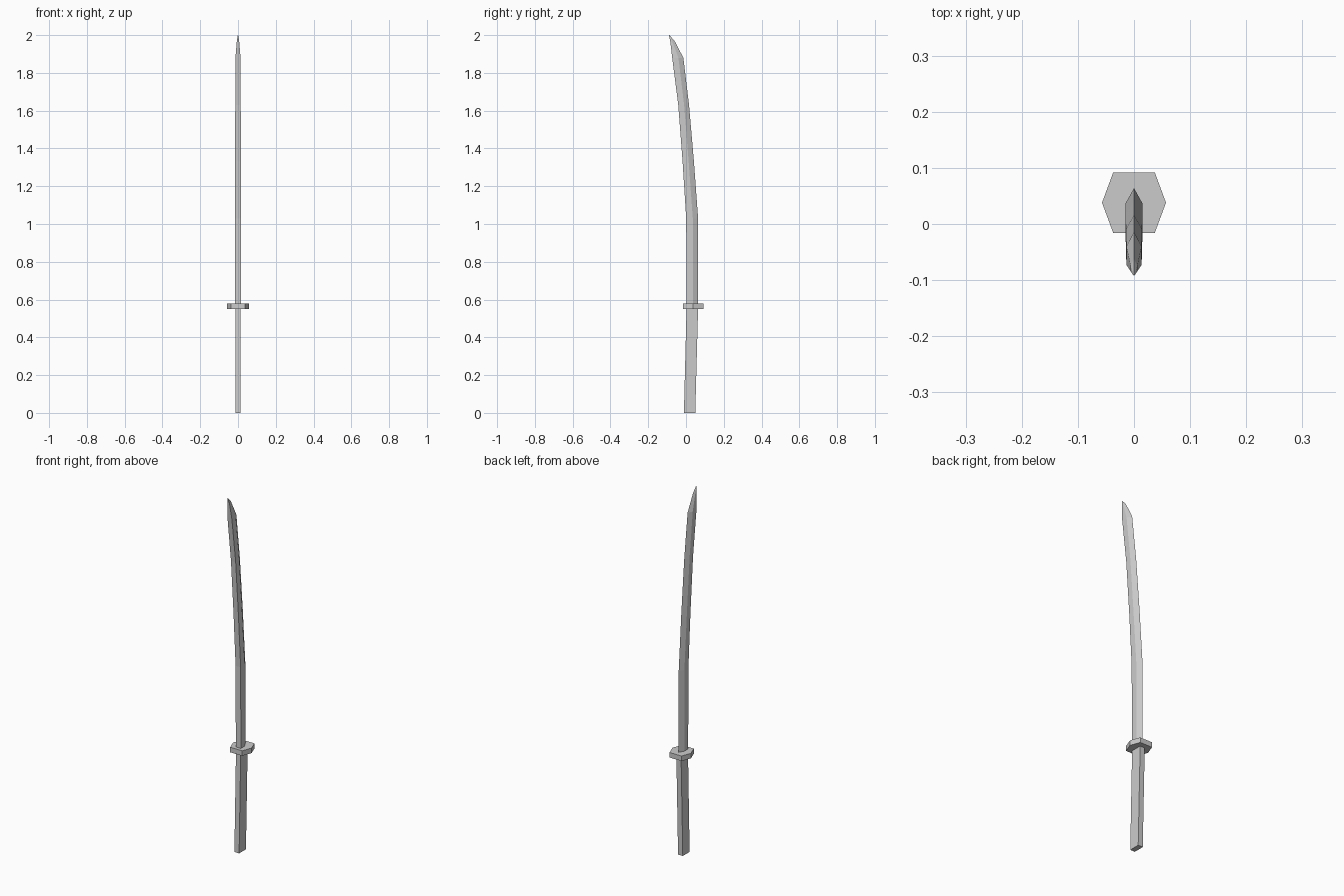
import bpy, bmesh

if "Cube" in bpy.data.objects:
    bpy.data.objects.remove(bpy.data.objects["Cube"])


def loft(name, rings):
    """Skin a list of equal-sized vertex rings and cap both ends."""
    bm = bmesh.new()
    loops = [[bm.verts.new(p) for p in ring] for ring in rings]
    n = len(loops[0])
    for a, b in zip(loops, loops[1:]):
        for i in range(n):
            j = (i + 1) % n
            bm.faces.new((a[i], a[j], b[j], b[i]))
    bm.faces.new(loops[0][::-1])
    bm.faces.new(loops[-1])
    bmesh.ops.recalc_face_normals(bm, faces=bm.faces)
    mesh = bpy.data.meshes.new(name)
    bm.to_mesh(mesh)
    bm.free()
    obj = bpy.data.objects.new(name, mesh)
    bpy.context.collection.objects.link(obj)
    return obj


def box_ring(z, y0, y1, w):
    return [(-w, y0, z), (w, y0, z), (w, y1, z), (-w, y1, z)]


def blade_ring(z, spine, ridge, edge, w):
    # flat spine at the front, ridge on both sides, sharp edge at the back
    return [(-w, spine, z), (w, spine, z), (w, ridge, z),
            (0, edge, z), (-w, ridge, z)]


# Handle: slightly leaning rectangular grip
loft("handle", [box_ring(0.0, -0.011, 0.049, 0.0145),
                box_ring(0.555, 0.003, 0.064, 0.0145)])

# Guard: flat hexagonal plate
hexagon = [(-0.037, -0.016), (0.037, -0.016), (0.057, 0.038),
           (0.037, 0.092), (-0.037, 0.092), (-0.057, 0.038)]
loft("guard", [[(x, y, z) for x, y in hexagon] for z in (0.55, 0.578)])

# Blade: z, spine y, ridge y, edge y, half width
stations = [
    (0.57, 0.003, 0.036, 0.064, 0.0155),
    (1.03, 0.001, 0.036, 0.064, 0.0155),
    (1.33, -0.018, 0.014, 0.042, 0.015),
    (1.63, -0.041, -0.010, 0.016, 0.0145),
    (1.88, -0.073, -0.040, -0.014, 0.0135),
    (1.972, -0.084, -0.075, -0.062, 0.006),
    (2.0, -0.0915, -0.0905, -0.089, 0.001),
]
loft("blade", [blade_ring(*s) for s in stations])
